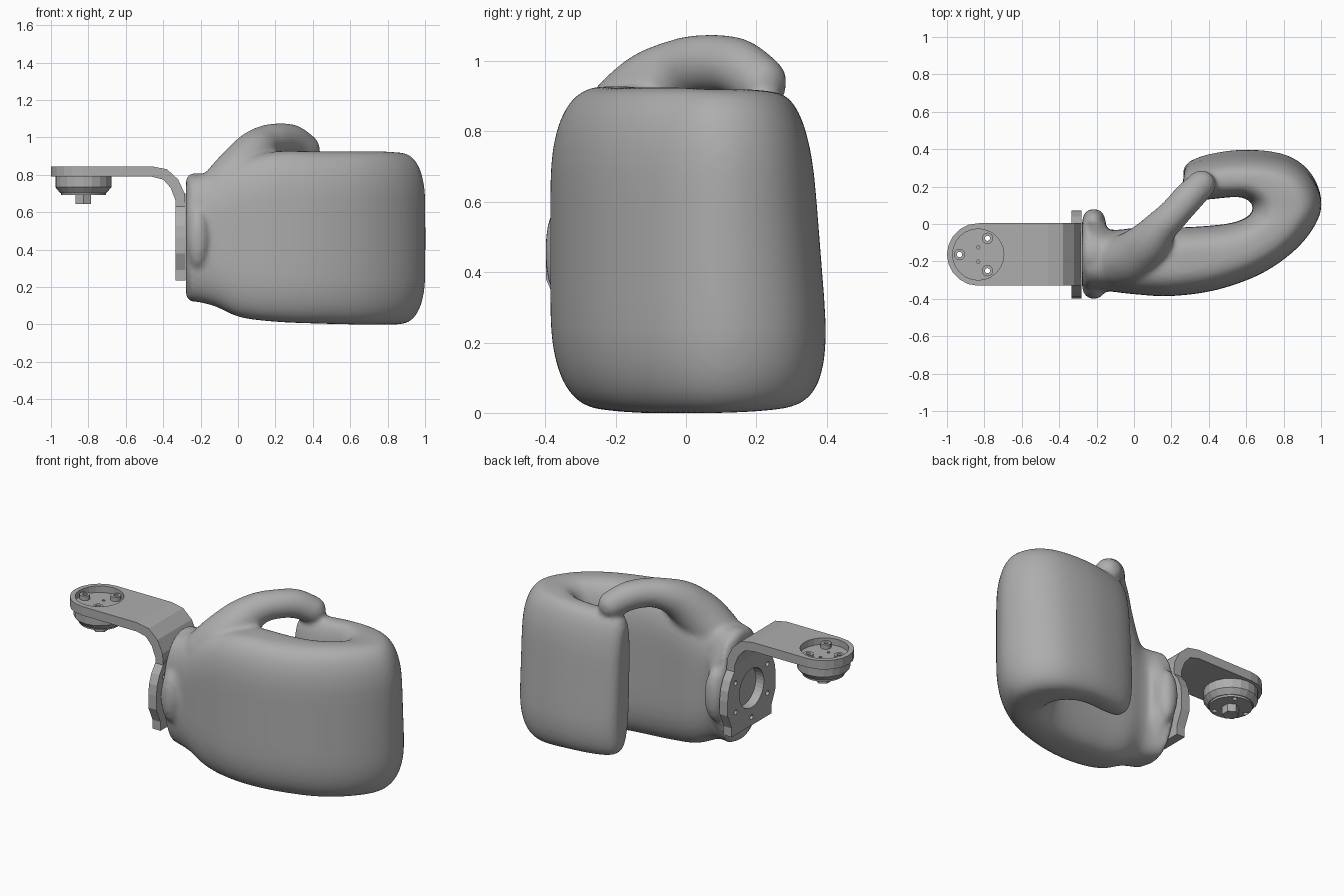
import bpy, bmesh, math
from mathutils import Vector, Matrix

cube = bpy.data.objects.get("Cube")
if cube:
    bpy.data.objects.remove(cube)

grey = bpy.data.materials.new("plain_grey")
grey.use_nodes = True
grey.diffuse_color = (0.42, 0.42, 0.42, 1)
grey.node_tree.nodes["Principled BSDF"].inputs["Base Color"].default_value = (0.42, 0.42, 0.42, 1)


def finish(name, bm):
    bmesh.ops.recalc_face_normals(bm, faces=bm.faces)
    mesh = bpy.data.meshes.new(name)
    bm.to_mesh(mesh)
    bm.free()
    obj = bpy.data.objects.new(name, mesh)
    bpy.context.collection.objects.link(obj)
    mesh.materials.append(grey)
    return obj


def loft(bm, rings):
    loops = [[bm.verts.new(p) for p in ring] for ring in rings]
    n = len(loops[0])
    for a, b in zip(loops, loops[1:]):
        for i in range(n):
            j = (i + 1) % n
            bm.faces.new((a[i], a[j], b[j], b[i]))
    bm.faces.new(loops[0])
    bm.faces.new(loops[-1])


def spline(rows, steps):
    """Smooth interpolation through rows of any width."""
    pts = [rows[0]] + rows + [rows[-1]]
    for k in range(1, len(pts) - 2):
        for s in range(steps):
            t = s / steps
            yield [0.5 * (2 * b + (c - a) * t + (2 * a - 5 * b + 4 * c - d) * t * t
                          + (3 * b - a - 3 * c + d) * t ** 3)
                   for a, b, c, d in zip(*pts[k - 1:k + 3])]
    yield rows[-1]


def soft(v):
    """Squares off a circle's sine or cosine for fuller corners."""
    return math.copysign(abs(v) ** 0.8, v)


def cylinder(bm, center, radius, depth, axis="Z", sides=32, top=None):
    rot = Matrix.Rotation(math.pi / 2, 4, "Y") if axis == "X" else Matrix()
    bmesh.ops.create_cone(bm, cap_ends=True, segments=sides, radius1=radius,
                          radius2=radius if top is None else top, depth=depth,
                          matrix=Matrix.Translation(center) @ rot)


def ellipsoid(bm, center, size):
    bmesh.ops.create_uvsphere(bm, u_segments=24, v_segments=16, radius=1,
                              matrix=Matrix.Translation(center) @ Matrix.Diagonal((*size, 1)))


def cut(obj, cutter):
    mod = obj.modifiers.new("cut", "BOOLEAN")
    mod.operation = "DIFFERENCE"
    mod.solver = "EXACT"
    mod.object = cutter
    cutter.hide_render = True
    cutter.hide_viewport = True
    cutter.display_type = "WIRE"


# Curled mitten hand: outer x, y, inner x, y, bottom, top
hand_rows = [
    [-0.26, -0.35, -0.26, 0.03, 0.13, 0.79],
    [-0.13, -0.36, -0.13, -0.03, 0.10, 0.82],
    [0.00, -0.375, 0.02, -0.02, 0.04, 0.88],
    [0.20, -0.385, 0.20, -0.02, 0.015, 0.925],
    [0.45, -0.35, 0.40, -0.01, 0.005, 0.925],
    [0.70, -0.255, 0.54, 0.01, 0, 0.925],
    [0.90, -0.10, 0.62, 0.05, 0, 0.925],
    [1.00, 0.08, 0.635, 0.09, 0, 0.92],
    [0.96, 0.25, 0.62, 0.13, 0.005, 0.92],
    [0.83, 0.36, 0.56, 0.155, 0.015, 0.915],
    [0.62, 0.395, 0.48, 0.15, 0.03, 0.91],
    [0.42, 0.375, 0.38, 0.14, 0.035, 0.90],
    [0.30, 0.335, 0.29, 0.15, 0.05, 0.88],
    [0.265, 0.295, 0.262, 0.20, 0.11, 0.82]]
rings = []
for ox, oy, ix, iy, low, high in spline(hand_rows, 5):
    outer, inner = Vector((ox, oy)), Vector((ix, iy))
    width = (outer - inner).length
    r = min(0.15, 0.46 * width)
    rz = min(0.3, 0.46 * (high - low))
    ring = []
    for q, (cu, cz) in enumerate([(width - r, high - rz), (r, high - rz),
                                  (r, low + rz), (width - r, low + rz)]):
        for s in range(10):
            a = (q + s / 9) * math.pi / 2
            p = inner.lerp(outer, (cu + r * soft(math.cos(a))) / width)
            z = cz + rz * soft(math.sin(a))
            lean = 1 + 0.2 * (0.3 - z) if p.y > 0 else 1
            ring.append((p.x, p.y * lean, z))
    rings.append(ring)
bm = bmesh.new()
loft(bm, rings)

# Thumb: x, y, z, radius
thumb_rows = [
    [-0.06, -0.20, 0.73, 0.14],
    [0.01, -0.17, 0.81, 0.14],
    [0.08, -0.10, 0.91, 0.117],
    [0.14, -0.02, 0.97, 0.093],
    [0.21, 0.05, 0.992, 0.084],
    [0.29, 0.14, 0.985, 0.083],
    [0.36, 0.21, 0.94, 0.078]]
for x, y, z, r in spline(thumb_rows, 8):
    ellipsoid(bm, (x, y, z), (r, r, r))

# Wrist cuff with a bulge on each side
ellipse = [(0.19 * math.cos(i * math.tau / 40), 0.335 * math.sin(i * math.tau / 40)) for i in range(40)]
loft(bm, [[(x, -0.16 + u * k, 0.465 + v * k) for u, v in ellipse]
          for x, k in ((-0.278, 0.96), (-0.25, 1.03), (-0.2, 1.03), (-0.15, 0.9))])
for side in (-1, 1):
    ellipsoid(bm, (-0.215, -0.16 + side * 0.18, 0.46), (0.062, 0.062, 0.16))
hand = finish("curled_hand", bm)
remesh = hand.modifiers.new("blend", "REMESH")
remesh.mode = "VOXEL"
remesh.voxel_size = 0.014
remesh.use_smooth_shade = True
smooth = hand.modifiers.new("soften", "SMOOTH")
smooth.factor = 0.5
smooth.iterations = 10

# Bent part of the bracket
bend = [(-0.46, 0.845), (-0.38, 0.83), (-0.32, 0.775), (-0.285, 0.70), (-0.28, 0.62),
        (-0.335, 0.62), (-0.335, 0.665), (-0.36, 0.73), (-0.40, 0.775), (-0.46, 0.79)]
bm = bmesh.new()
loft(bm, [[(x, y, z) for x, z in bend] for y in (-0.33, 0.005)])
finish("bracket_bend", bm)

# Flat arm with a rounded end
AX, AY = -0.833, -0.163
arm = [(-0.46, -0.33), (-0.46, 0.005)]
arm += [(AX + 0.167 * math.cos(a), AY + 0.167 * math.sin(a))
        for a in (math.pi / 2 + math.pi * i / 10 for i in range(11))]
bm = bmesh.new()
loft(bm, [[(x, y, z) for x, y in arm] for z in (0.79, 0.845)])
flat_arm = finish("bracket_arm", bm)

# Flange bolted to the wrist: round on top, squared foot below
outline = [(0.235 * math.cos(math.pi * i / 12), 0.465 + 0.235 * math.sin(math.pi * i / 12))
           for i in range(13)]
outline += [(-0.235, 0.38), (-0.195, 0.29), (-0.195, 0.235),
            (0.195, 0.235), (0.195, 0.29), (0.235, 0.38)]
bm = bmesh.new()
loft(bm, [[(x, AY + y, z) for y, z in outline] for x in (-0.335, -0.28)])
flange = finish("wrist_flange", bm)
bm = bmesh.new()
cylinder(bm, (-0.308, AY, 0.465), 0.12, 0.2, "X")
for i in range(6):
    a = math.tau * (i + 0.5) / 6
    cylinder(bm, (-0.308, AY + 0.18 * math.cos(a), 0.465 + 0.18 * math.sin(a)), 0.015, 0.2, "X", 12)
cut(flange, finish("flange_cutter", bm))

# Motor housing stack below the arm: name, middle height, depth, lower and upper radius, sides
stack = {}
for name, z, depth, low, up, sides in (
        ("motor_housing", 0.762, 0.056, 0.15, 0.15, 20),
        ("housing_taper", 0.719, 0.03, 0.125, 0.15, 20),
        ("housing_rim", 0.698, 0.012, 0.12, 0.12, 24),
        ("hex_nut", 0.669, 0.05, 0.047, 0.047, 6)):
    bm = bmesh.new()
    cylinder(bm, (AX + 0.006, AY, z), low, depth, sides=sides, top=up)
    stack[name] = finish(name, bm)

# Recess in the arm, and through holes
bm = bmesh.new()
cylinder(bm, (AX, AY, 0.85), 0.137, 0.09, sides=24)
cut(flat_arm, finish("recess_cutter", bm))
spots = [(AX + 0.1 * math.cos(a), AY + 0.1 * math.sin(a))
         for a in (math.pi, math.pi / 3, -math.pi / 3)]
bm = bmesh.new()
for x, y in spots:
    cylinder(bm, (x, y, 0.75), 0.014, 0.3, sides=12)
for y in (0.038, -0.038):
    cylinder(bm, (AX, AY + y, 0.8), 0.009, 0.06, sides=8)
hole_cutter = finish("hole_cutter", bm)

# Screw bosses in the recess
bosses = []
for i, (x, y) in enumerate(spots):
    bm = bmesh.new()
    cylinder(bm, (x, y, 0.817), 0.03, 0.03, sides=16)
    bosses.append(finish(f"screw_boss_{i + 1}", bm))
for obj in (flat_arm, stack["motor_housing"], stack["housing_taper"], stack["housing_rim"], *bosses):
    cut(obj, hole_cutter)
